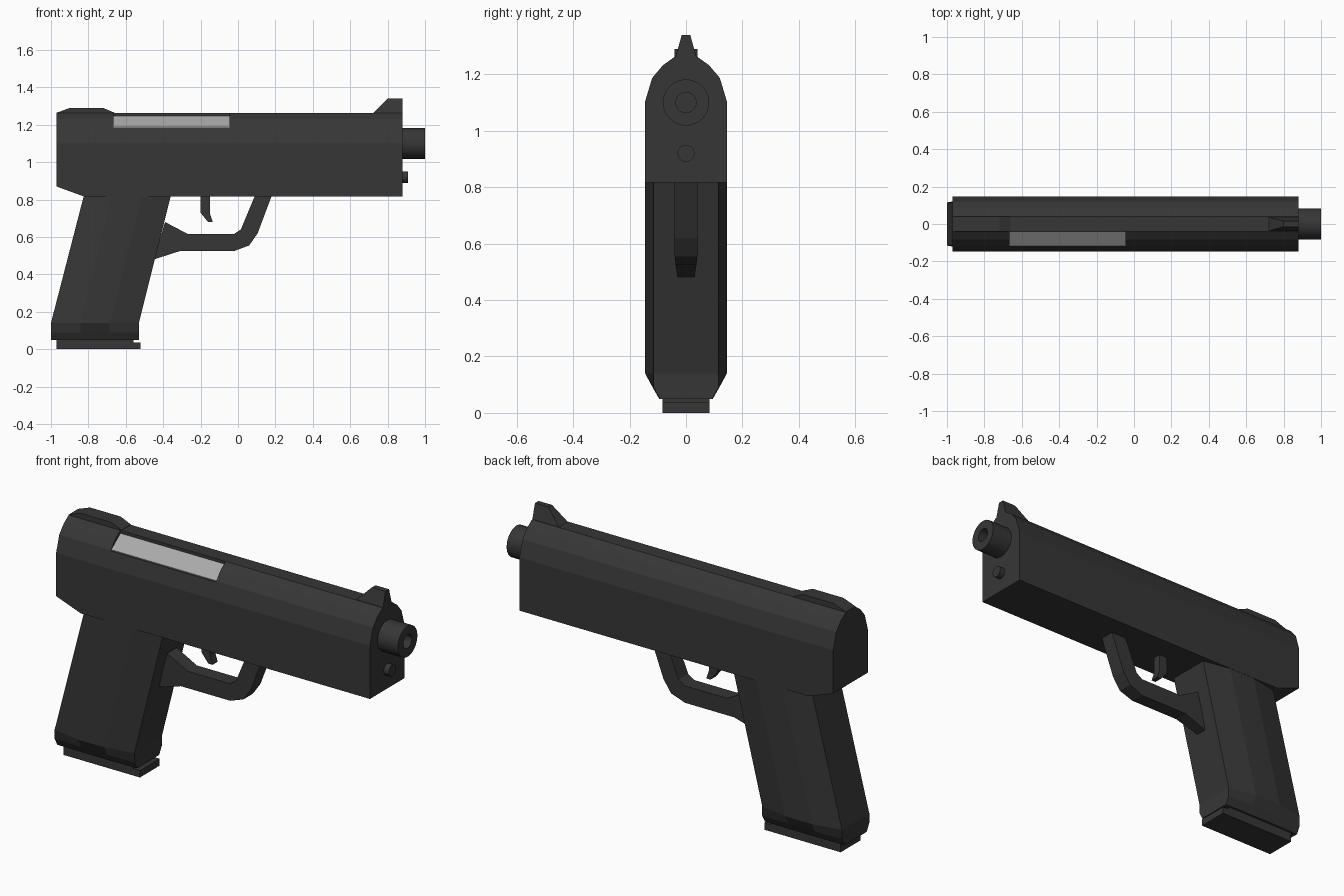
import bpy, bmesh
from math import cos, sin, tau

if "Cube" in bpy.data.objects:
    bpy.data.objects.remove(bpy.data.objects["Cube"])


def material(name, value):
    mat = bpy.data.materials.new(name)
    mat.use_nodes = True
    colour = (value, value, value, 1)
    mat.diffuse_color = colour
    mat.node_tree.nodes["Principled BSDF"].inputs["Base Color"].default_value = colour
    return mat


BLACK = material("gunmetal_black", 0.037)
STEEL = material("bare_steel", 0.4)


def loft(name, rings, mat=BLACK):
    """Skin matching loops of points and cap both ends."""
    bm = bmesh.new()
    loops = [[bm.verts.new(p) for p in ring] for ring in rings]
    for a, b in zip(loops, loops[1:]):
        for i in range(len(a)):
            j = (i + 1) % len(a)
            bm.faces.new((a[i], a[j], b[j], b[i]))
    bm.faces.new(loops[0])
    bm.faces.new(loops[-1])
    bmesh.ops.recalc_face_normals(bm, faces=bm.faces)
    mesh = bpy.data.meshes.new(name)
    bm.to_mesh(mesh)
    bm.free()
    mesh.materials.append(mat)
    obj = bpy.data.objects.new(name, mesh)
    bpy.context.collection.objects.link(obj)
    return obj


def side_plate(name, profile):
    """Side profile of (x, z, half width) mirrored across y = 0."""
    return loft(name, [[(x, s * w, z) for x, z, w in profile] for s in (-1, 1)])


def along_x(name, profile, x0, x1, mat=BLACK):
    return loft(name, [[(x, y, z) for y, z in profile] for x in (x0, x1)], mat)


def turned(name, z, steps, sides=32):
    """Round part on the x axis from (x, radius) steps."""
    angles = [tau * i / sides for i in range(sides)]
    obj = loft(name, [[(x, r * cos(a), z + r * sin(a)) for a in angles] for x, r in steps])
    bpy.context.view_layer.objects.active = obj
    obj.select_set(True)
    bpy.ops.object.shade_smooth_by_angle()
    obj.select_set(False)
    return obj


# Slide and frame body, with the raised lower rear edge
def body_ring(x, bottom):
    half = [(0.146, bottom), (0.146, 1.10), (0.12, 1.187), (0.082, 1.232), (0.04, 1.262)]
    return [(x, y, z) for y, z in half] + [(x, -y, z) for y, z in reversed(half)]


slide = loft("slide", [body_ring(-0.97, 0.87), body_ring(-0.825, 0.817), body_ring(0.88, 0.817)])

# Ejection port recess and the steel surface inside it
PORT = (-0.665, -0.045)
cutter = along_x("port_cutter", [(-0.04, 1.35), (-0.04, 1.24), (-0.116, 1.183),
                                 (-0.2, 1.183), (-0.2, 1.35)], *PORT)
cutter.hide_render = True
cut = slide.modifiers.new("port", "BOOLEAN")
cut.object = cutter
cut.operation = "DIFFERENCE"
cut.solver = "EXACT"
bpy.context.view_layer.objects.active = slide
bpy.ops.object.modifier_apply(modifier="port")
bpy.data.objects.remove(cutter)
along_x("ejection_port", [(-0.04, 1.238), (-0.04, 1.246), (-0.117, 1.188), (-0.116, 1.181)],
        *PORT, STEEL)

# Sights
side_plate("rear_sight", [(-0.97, 1.255, 0.04), (-0.97, 1.264, 0.04), (-0.90, 1.29, 0.04),
                          (-0.72, 1.29, 0.04), (-0.66, 1.264, 0.04), (-0.66, 1.255, 0.04)])
side_plate("front_sight", [(0.72, 1.26, 0.037), (0.80, 1.34, 0.015),
                           (0.88, 1.34, 0.015), (0.88, 1.26, 0.037)])

# Barrel with its bore, and the guide rod below
turned("barrel", 1.10, [(0.86, 0.082), (1.0, 0.082), (1.0, 0.036), (0.9, 0.036)])
turned("guide_rod", 0.92, [(0.86, 0.03), (0.91, 0.03)])


# Raked grip with a faceted section and a tapered foot
def grip_ring(z, back, front, edge, middle):
    step = (front - back) / 3
    half = [(back, edge), (back + step, middle), (front - step, middle), (front, edge)]
    return [(x, y, z) for x, y in half] + [(x, -y, z) for x, y in reversed(half)]


loft("grip", [grip_ring(0.05, -1.0, -0.53, 0.093, 0.095),
              grip_ring(0.09, -1.0, -0.53, 0.115, 0.118),
              grip_ring(0.14, -1.0, -0.53, 0.115, 0.145),
              grip_ring(0.818, -0.825, -0.36, 0.115, 0.145)])

# Magazine base
side_plate("magazine_base", [(x, z, 0.083) for x, z in (
    (-0.97, 0), (-0.52, 0), (-0.52, 0.037), (-0.56, 0.037), (-0.56, 0.055), (-0.97, 0.055))])

# Trigger guard, narrowing where it meets the grip
side_plate("trigger_guard", [
    (0.18, 0.82, 0.04), (0.105, 0.62, 0.04), (0.06, 0.555, 0.04), (-0.02, 0.525, 0.037),
    (-0.31, 0.525, 0.037), (-0.45, 0.48, 0.03), (-0.39, 0.68, 0.04), (-0.27, 0.617, 0.04),
    (-0.02, 0.617, 0.04), (0.015, 0.64, 0.04), (0.09, 0.82, 0.04)])

# Trigger
side_plate("trigger", [(x, z, 0.022) for x, z in (
    (-0.2, 0.82), (-0.15, 0.82), (-0.15, 0.725), (-0.135, 0.68), (-0.16, 0.68), (-0.2, 0.73))])
